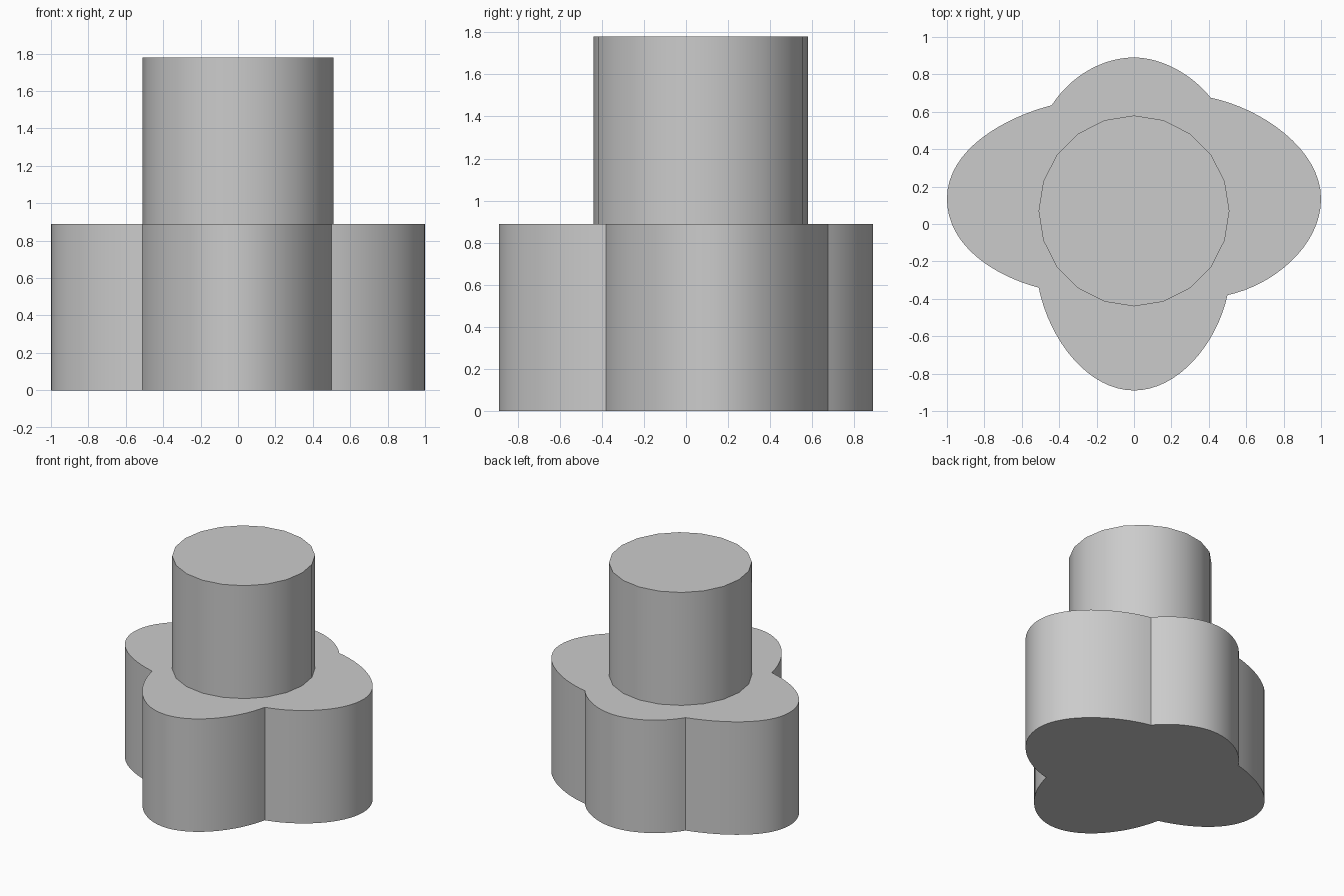
import bpy
import bmesh
import math
from mathutils import Vector
from mathutils.geometry import interpolate_bezier

default = bpy.data.objects.get("Cube")
if default:
    bpy.data.objects.remove(default, do_unlink=True)

HALF = 0.89  # height of the base and of the column

# One plain grey for everything
grey = bpy.data.materials.new("plain grey")
grey.use_nodes = True
color = (0.6, 0.6, 0.6, 1)
grey.diffuse_color = color
grey.node_tree.nodes["Principled BSDF"].inputs["Base Color"].default_value = color


def extruded(name, outline, z, height):
    """Solid prism over a counter-clockwise outline."""
    bm = bmesh.new()
    floor = bm.faces.new([bm.verts.new((p.x, p.y, z)) for p in outline])
    top = bmesh.ops.extrude_face_region(bm, geom=[floor], use_keep_orig=True)
    verts = [g for g in top["geom"] if isinstance(g, bmesh.types.BMVert)]
    bmesh.ops.translate(bm, verts=verts, vec=(0, 0, height))
    bmesh.ops.recalc_face_normals(bm, faces=bm.faces)
    mesh = bpy.data.meshes.new(name)
    bm.to_mesh(mesh)
    bm.free()
    mesh.materials.append(grey)
    obj = bpy.data.objects.new(name, mesh)
    bpy.context.collection.objects.link(obj)
    bpy.ops.object.select_all(action="DESELECT")
    obj.select_set(True)
    bpy.context.view_layer.objects.active = obj
    bpy.ops.object.shade_smooth_by_angle(angle=math.radians(25))
    return obj


# Four-lobed base: each lobe runs notch -> tip -> notch, counter-clockwise
# (notch, notch handle, tip handle, tip, tip handle, notch handle)
lobes = [
    [(0.50, -0.38), (0.74, -0.33), (1, -0.12), (1, 0.135), (1, 0.40), (0.68, 0.62)],
    [(0.41, 0.675), (0.31, 0.80), (0.15, 0.89), (0, 0.89), (-0.17, 0.89), (-0.34, 0.79)],
    [(-0.44, 0.635), (-0.69, 0.57), (-1, 0.40), (-1, 0.135), (-1, -0.12), (-0.74, -0.28)],
    [(-0.51, -0.34), (-0.45, -0.63), (-0.24, -0.89), (0, -0.89), (0.23, -0.89), (0.44, -0.65)],
]
path = [Vector(p) for lobe in lobes for p in lobe]
outline = []
for i in range(0, len(path), 3):
    a, b, c, d = (path[(i + k) % len(path)] for k in range(4))
    outline += interpolate_bezier(a, b, c, d, 17)[:-1]
extruded("lobed_base", outline, 0, HALF)

# Twenty-sided column on top
ring = [Vector((0.51 * math.cos(t), 0.07 + 0.51 * math.sin(t)))
        for t in (math.tau * i / 20 for i in range(20))]
extruded("round_column", ring, HALF, HALF)
